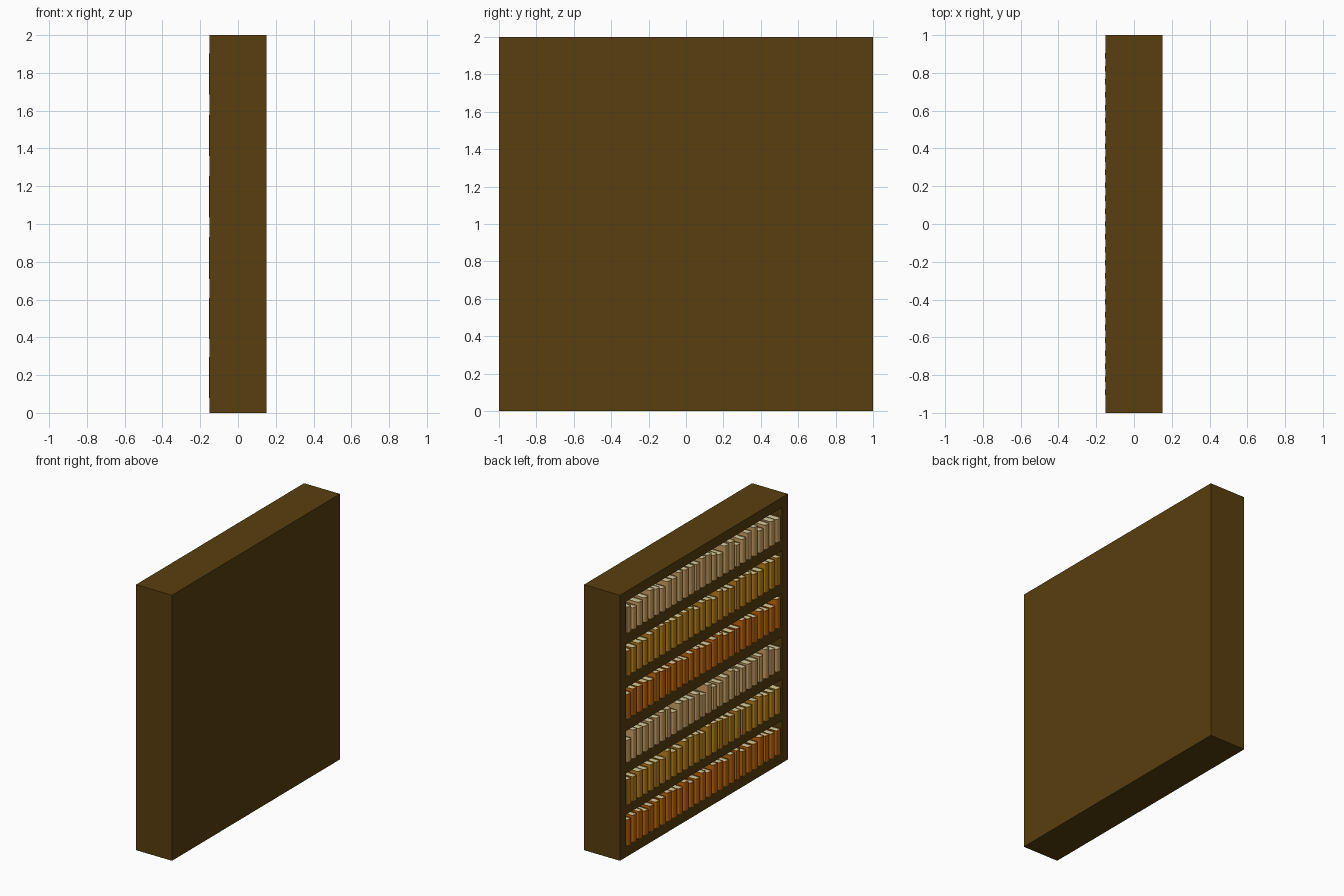
import bpy, bmesh, math, random

if "Cube" in bpy.data.objects:
    bpy.data.objects.remove(bpy.data.objects["Cube"])

random.seed(4)


def material(name, rgb):
    lin = [((c / 255 + 0.055) / 1.055) ** 2.4 if c > 10 else c / 255 / 12.92 for c in rgb]
    m = bpy.data.materials.new(name)
    m.diffuse_color = (*lin, 1)
    m.use_nodes = True
    m.node_tree.nodes["Principled BSDF"].inputs["Base Color"].default_value = m.diffuse_color
    return m


def make_object(name, bm, mats):
    bmesh.ops.recalc_face_normals(bm, faces=bm.faces)
    me = bpy.data.meshes.new(name)
    bm.to_mesh(me)
    bm.free()
    for m in mats:
        me.materials.append(m)
    ob = bpy.data.objects.new(name, me)
    bpy.context.collection.objects.link(ob)
    return ob


def prism(bm, outline, z0, z1, mat=0):
    base = bm.faces.new([bm.verts.new((x, y, z0)) for x, y in outline])
    base.material_index = mat
    ext = bmesh.ops.extrude_face_region(bm, geom=[base], use_keep_orig=True)["geom"]
    for e in ext:
        if isinstance(e, bmesh.types.BMVert):
            e.co.z = z1
        elif isinstance(e, bmesh.types.BMFace):
            e.material_index = mat
            for edge in e.edges:
                for f in edge.link_faces:
                    f.material_index = mat


def rect(x0, x1, y0, y1):
    return [(x0, y0), (x1, y0), (x1, y1), (x0, y1)]


wood = material("dark_wood", (88, 62, 14))
paper = material("paper", (214, 207, 160))
covers = [material("orange_cover", (196, 104, 14)),
          material("gold_cover", (190, 130, 28)),
          material("tan_cover", (205, 163, 100))]

floors = [0.08, 0.39, 0.71, 1.035, 1.36, 1.685]
OPEN_H, HALF_W, BACK_X = 0.24, 0.93, 0.10

# Case: solid block with six compartments cut from the -x side
bm = bmesh.new()
prism(bm, rect(-0.15, 0.15, -1, 1), 0, 2)
case = make_object("bookcase", bm, [wood])

bm = bmesh.new()
for z in floors:
    prism(bm, rect(-0.3, BACK_X, -HALF_W, HALF_W), z, z + OPEN_H)
cutter = make_object("compartment_cutter", bm, [wood])
cutter.hide_render = True
mod = case.modifiers.new("compartments", "BOOLEAN")
mod.operation = "DIFFERENCE"
mod.solver = "EXACT"
mod.object = cutter
bpy.context.view_layer.objects.active = case
bpy.ops.object.modifier_apply(modifier=mod.name)
bpy.data.objects.remove(cutter)


# Book: U-shaped cover with a rounded spine around a page block
def add_book(bm, y, z, width, height, depth=0.2):
    w, t = width / 2, 0.005
    x0, x1 = -0.143, -0.143 + depth
    spine = [(x0 - 0.011 * math.cos(a), y + w * math.sin(a))
             for a in (math.radians(-90 + 30 * i) for i in range(7))]
    outline = [(x1, y - w)] + spine + [(x1, y + w), (x1, y + w - t),
               (x0, y + w - t), (x0, y - w + t), (x1, y - w + t)]
    prism(bm, outline, z, z + height, 0)
    prism(bm, rect(x0, x1 - 0.004, y - w + t, y + w - t), z + 0.003, z + height - 0.003, 1)


# One row of books per shelf, colours repeating every three shelves
COUNT, PITCH = 27, 0.0685
for row, z in enumerate(floors):
    bm = bmesh.new()
    low = 0.16 if row % 3 == 2 else 0.18
    for i in range(COUNT):
        y = (i - (COUNT - 1) / 2) * PITCH
        add_book(bm, y, z, random.uniform(0.048, 0.056), random.uniform(low, 0.22))
    make_object(f"book_row_{row + 1}", bm, [covers[row % 3], paper])
